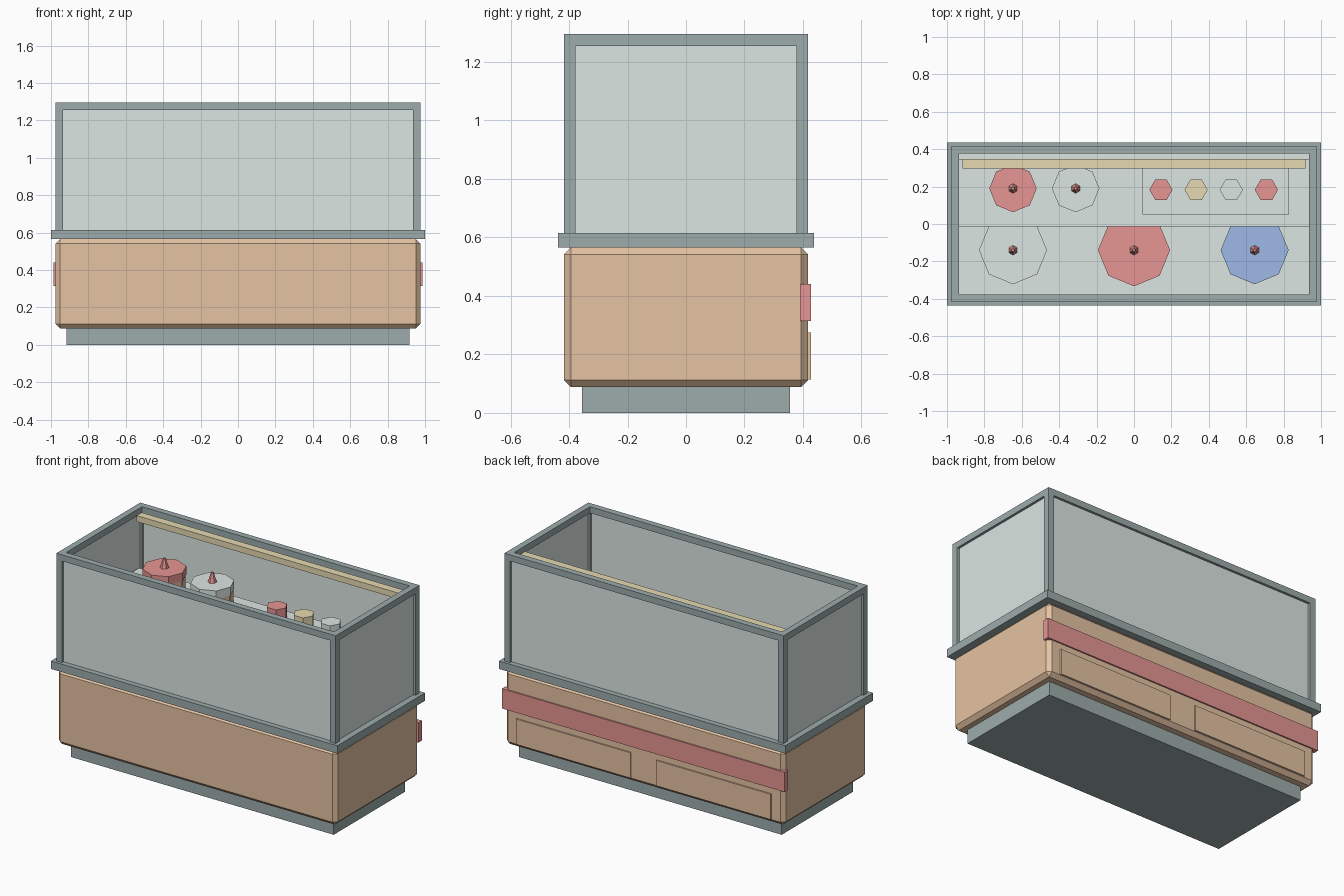
import bpy
import math

old = bpy.data.objects.get("Cube")
if old:
    bpy.data.objects.remove(old, do_unlink=True)


def material(name, r, g, b):
    m = bpy.data.materials.new(name)
    m.use_nodes = True
    m.diffuse_color = (r, g, b, 1)
    m.node_tree.nodes["Principled BSDF"].inputs["Base Color"].default_value = (r, g, b, 1)
    return m


TAN = material("warm tan", 0.79, 0.546, 0.366)
PALE = material("pale glass", 0.716, 0.79, 0.76)
STEEL = material("grey steel", 0.337, 0.413, 0.407)
RED = material("soft red", 0.79, 0.305, 0.292)
CREAM = material("cream yellow", 0.79, 0.701, 0.445)
BLUE = material("soft blue", 0.337, 0.479, 0.79)


def box(name, mat, x, y, z, bevel=0):
    """Box from (min, max) ranges along each axis."""
    bpy.ops.mesh.primitive_cube_add(size=1, location=[sum(r) / 2 for r in (x, y, z)])
    ob = bpy.context.object
    ob.name = name
    ob.scale = [r[1] - r[0] for r in (x, y, z)]
    bpy.ops.object.transform_apply(location=False, rotation=False, scale=True)
    ob.data.materials.append(mat)
    if bevel:
        mod = ob.modifiers.new("chamfer", "BEVEL")
        mod.width = bevel
        mod.segments = 1
    return ob


def prism(name, mat, sides, x, y, z, height, r1, r2=None, turn=0):
    """Low-poly cylinder or cone standing on height z."""
    bpy.ops.mesh.primitive_cone_add(
        vertices=sides, radius1=r1, radius2=r1 if r2 is None else r2, depth=height,
        location=(x, y, z + height / 2), rotation=(0, 0, turn))
    ob = bpy.context.object
    ob.name = name
    ob.data.materials.append(mat)
    return ob


def cake(name, icing, x, y, z, radius, height):
    """Sponge, icing cap and a small topping."""
    sponge = height * 0.62
    prism(name + "_sponge", TAN, 8, x, y, z, sponge, radius * 0.96)
    prism(name + "_icing", icing, 8, x, y, z + sponge, height - sponge, radius)
    prism(name + "_topping", RED, 6, x, y, z + height, 0.06, 0.026, 0.008)


W, D = 0.975, 0.418            # half width and depth of the cabinet
BAR = 0.04                     # frame bar thickness
DECK, TOP = 0.615, 1.295       # foot and top of the glass case
SHELF = 0.92

# Cabinet
box("plinth", STEEL, (-0.918, 0.918), (-0.356, 0.356), (0, 0.09))
box("cabinet_body", TAN, (-W, W), (-D, D), (0.088, 0.565), 0.024)
box("counter_slab", STEEL, (-1, 1), (-0.437, 0.437), (0.565, DECK))
box("back_rail", RED, (-0.987, 0.987), (0.39, 0.427), (0.315, 0.44))
for side, label in ((1, "left"), (-1, "right")):
    box(label + "_drawer", TAN, (side * 0.49 - 0.4, side * 0.49 + 0.4),
        (0.40, 0.427), (0.115, 0.275))

# Case frame and glass
for sx, xn in ((1, "left"), (-1, "right")):
    xr = sorted((sx * W, sx * (W - BAR)))
    mid = sx * (W - BAR / 2)
    box(xn + "_top_bar", STEEL, xr, (-D + BAR, D - BAR), (TOP - BAR, TOP))
    box(xn + "_glass", PALE, (mid - 0.005, mid + 0.005),
        (-D + BAR, D - BAR), (DECK, TOP - BAR))
    for sy, yn in ((1, "back"), (-1, "front")):
        yr = sorted((sy * D, sy * (D - BAR)))
        box(f"{yn}_{xn}_post", STEEL, xr, yr, (DECK, TOP - BAR))
for sy, yn in ((1, "back"), (-1, "front")):
    yr = sorted((sy * D, sy * (D - BAR)))
    mid = sy * (D - BAR / 2)
    box(yn + "_top_bar", STEEL, (-W, W), yr, (TOP - BAR, TOP))
    box(yn + "_glass", PALE, (-W + BAR, W - BAR),
        (mid - 0.005, mid + 0.005), (DECK, TOP - BAR))

# Interior deck, shelf and light strip
box("display_deck", PALE, (-W + BAR, W - BAR), (-D + BAR, D - BAR), (DECK - 0.01, DECK + 0.008))
box("glass_shelf", PALE, (-W + BAR, W - BAR), (-0.013, 0.348), (SHELF - 0.02, SHELF))
box("light_strip", CREAM, (-0.917, 0.917), (0.297, 0.348), (1.237, 1.275))

# Cakes on the deck and on the shelf
for name, icing, x, radius in (("white_cake", PALE, -0.647, 0.182),
                               ("red_cake", RED, 0, 0.193),
                               ("blue_cake", BLUE, 0.645, 0.182)):
    cake(name, icing, x, -0.14, DECK + 0.008, radius, 0.19)
cake("small_red_cake", RED, -0.647, 0.19, SHELF, 0.127, 0.14)
cake("small_white_cake", PALE, -0.312, 0.19, SHELF, 0.127, 0.14)

# Tray of cupcakes
box("tray", PALE, (0.045, 0.83), (0.05, 0.31), (SHELF, SHELF + 0.025))
for i, mat in enumerate((RED, CREAM, PALE, RED)):
    prism(f"cupcake_{i + 1}", mat, 6, 0.144 + i * 0.188, 0.183,
          SHELF + 0.025, 0.09, 0.062, turn=math.radians(30))
